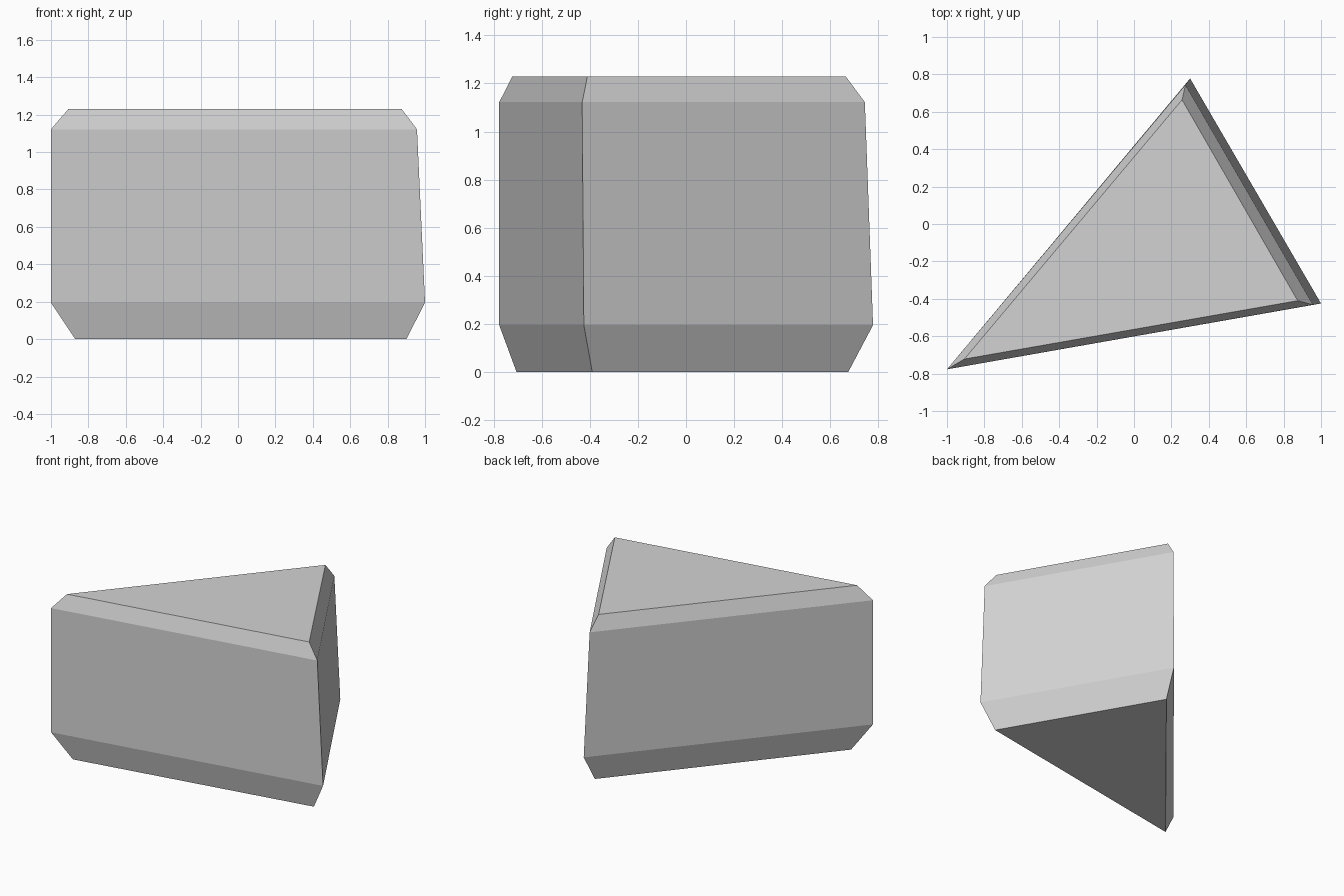
import bpy
import bmesh

cube = bpy.data.objects.get("Cube")
if cube:
    bpy.data.objects.remove(cube, do_unlink=True)

# Plain grey material
grey = bpy.data.materials.new("light_grey")
grey.use_nodes = True
colour = (0.65, 0.65, 0.65, 1)
grey.diffuse_color = colour
grey.node_tree.nodes["Principled BSDF"].inputs["Base Color"].default_value = colour

# Triangular sections from base to top: height, then left, right and rear corners
sections = [
    (0.0, [(-0.87, -0.705), (0.90, -0.39), (0.28, 0.675)]),
    (0.195, [(-1.0, -0.777), (1.0, -0.425), (0.30, 0.778)]),
    (1.122, [(-1.0, -0.777), (0.957, -0.432), (0.275, 0.744)]),
    (1.23, [(-0.907, -0.722), (0.875, -0.41), (0.257, 0.664)]),
]

# Wedge block lofted through the sections, with bevelled top and bottom rims
bm = bmesh.new()
rings = [[bm.verts.new((x, y, z)) for x, y in corners] for z, corners in sections]
for low, high in zip(rings, rings[1:]):
    for i in range(3):
        j = (i + 1) % 3
        bm.faces.new((low[i], low[j], high[j], high[i]))
bm.faces.new(rings[0][::-1])
bm.faces.new(rings[-1])
bmesh.ops.recalc_face_normals(bm, faces=bm.faces)

mesh = bpy.data.meshes.new("wedge_block")
bm.to_mesh(mesh)
bm.free()
mesh.materials.append(grey)
bpy.context.collection.objects.link(bpy.data.objects.new("wedge_block", mesh))
